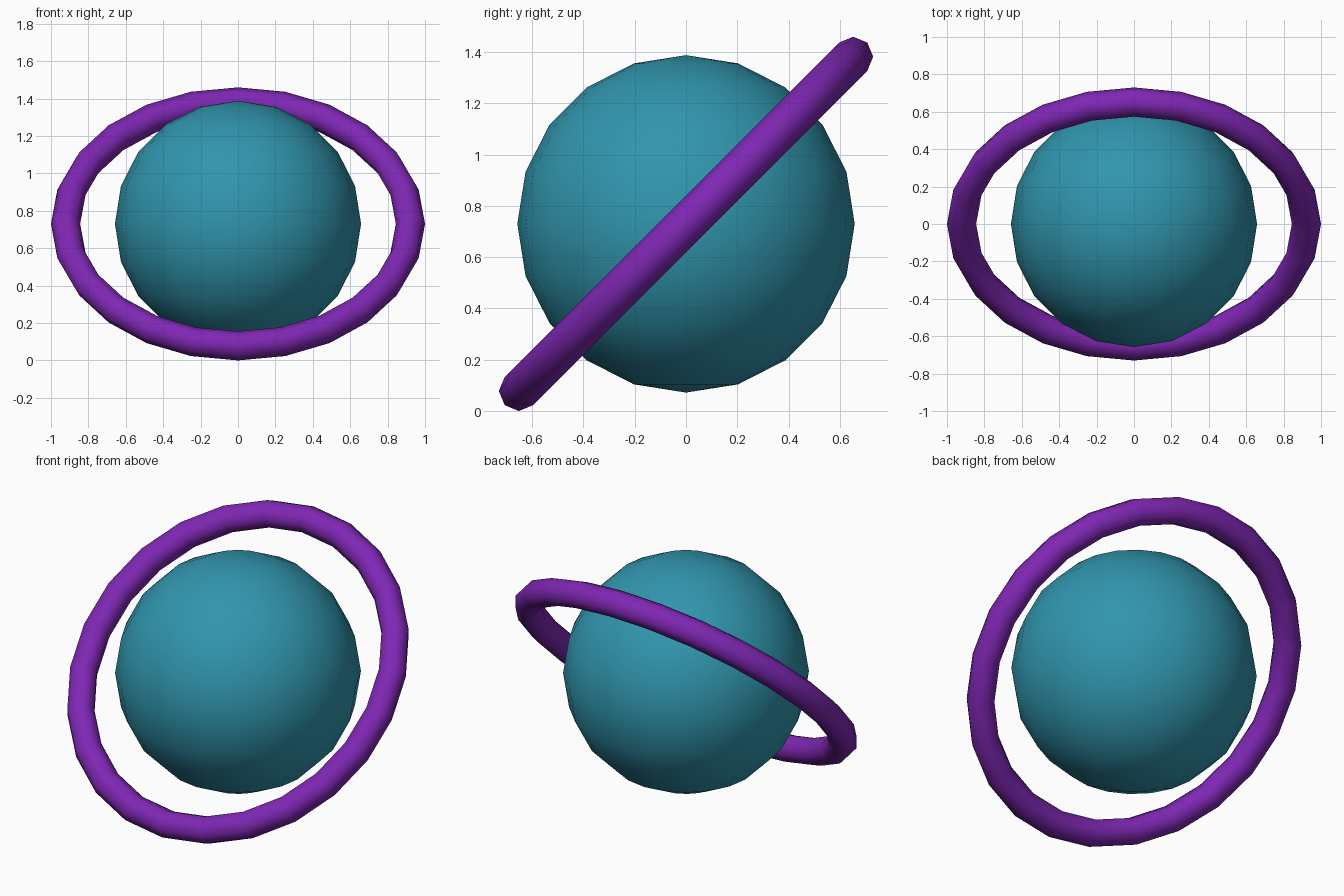
import bpy
import math

if "Cube" in bpy.data.objects:
    bpy.data.objects.remove(bpy.data.objects["Cube"])

CENTER = (0, 0, 0.73)


def finish(name, color):
    obj = bpy.context.object
    obj.name = name
    bpy.ops.object.shade_smooth()
    mat = bpy.data.materials.new(name + "_color")
    mat.diffuse_color = color
    mat.use_nodes = True
    mat.node_tree.nodes["Principled BSDF"].inputs["Base Color"].default_value = mat.diffuse_color
    obj.data.materials.append(mat)


# Round planet body
bpy.ops.mesh.primitive_uv_sphere_add(segments=20, ring_count=10,
                                     radius=0.658, location=CENTER)
finish("planet", (0.03, 0.30, 0.42, 1))

# Tilted ring around it, high at the back
bpy.ops.mesh.primitive_torus_add(major_segments=24, minor_segments=8,
                                 major_radius=0.922, minor_radius=0.078,
                                 location=CENTER,
                                 rotation=(math.radians(45), 0, 0))
finish("ring", (0.21, 0.02, 0.45, 1))
